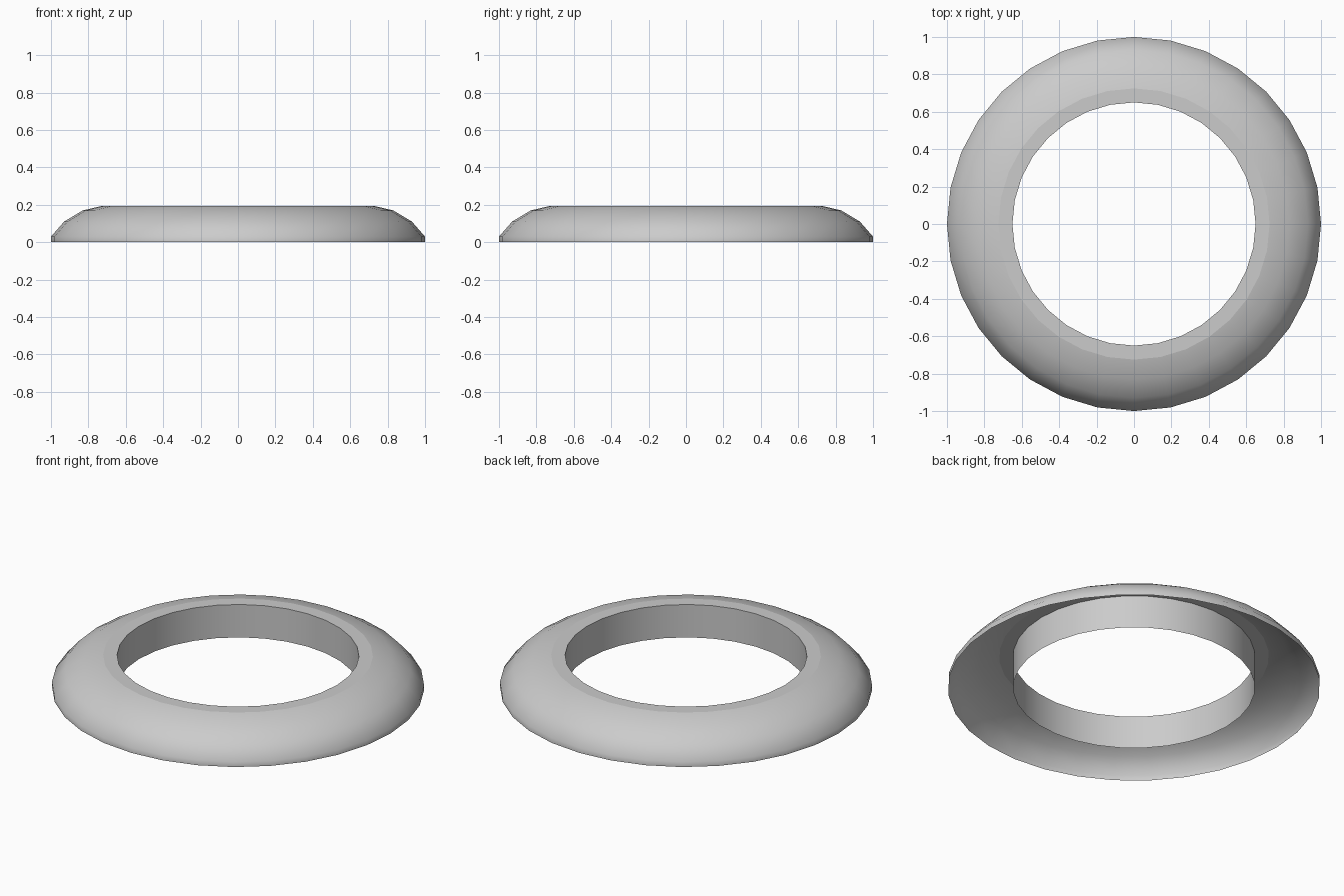
import bpy, bmesh, math

if "Cube" in bpy.data.objects:
    bpy.data.objects.remove(bpy.data.objects["Cube"])

SIDES = 32
# Half section (radius, height): rounded outer shell, flat lip, inner wall, open underneath
PROFILE = [(1.0, 0.0), (1.0, 0.03), (0.93, 0.11), (0.83, 0.17),
           (0.725, 0.195), (0.65, 0.195), (0.65, 0.0)]
LIP = 4  # index of the flat top band

bm = bmesh.new()
rings = []
for r, z in PROFILE:
    rings.append([bm.verts.new((r * math.cos(2 * math.pi * i / SIDES),
                                r * math.sin(2 * math.pi * i / SIDES), z))
                  for i in range(SIDES)])

# Bands between neighbouring rings; the lip stays flat shaded
for k in range(len(rings) - 1):
    a, b = rings[k], rings[k + 1]
    for i in range(SIDES):
        j = (i + 1) % SIDES
        f = bm.faces.new((a[i], a[j], b[j], b[i]))
        f.smooth = k != LIP

# Crisp edges on both sides of the lip
for k in (LIP, LIP + 1):
    for i in range(SIDES):
        e = bm.edges.get((rings[k][i], rings[k][(i + 1) % SIDES]))
        e.smooth = False

mesh = bpy.data.meshes.new("trim_ring")
bm.to_mesh(mesh)
bm.free()
bpy.context.collection.objects.link(bpy.data.objects.new("trim_ring", mesh))
